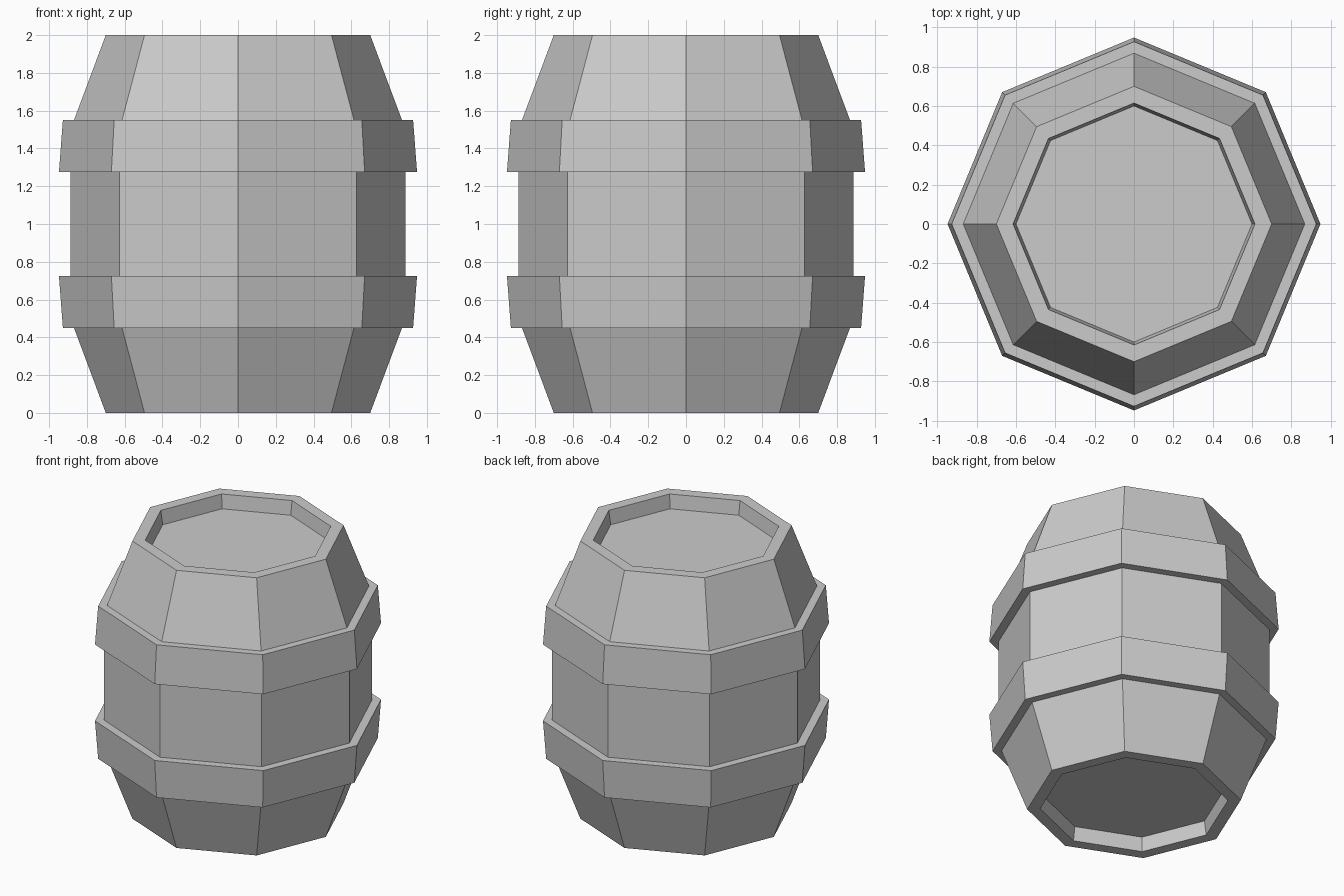
import bpy, bmesh
from math import cos, sin, tau

if "Cube" in bpy.data.objects:
    bpy.data.objects.remove(bpy.data.objects["Cube"])

SIDES = 8


def lathe(name, profile, ring=False):
    """Revolve (radius, z) points; cap the ends, or join them for a ring."""
    bm = bmesh.new()
    loops = [[bm.verts.new((r * cos(tau * i / SIDES), r * sin(tau * i / SIDES), z))
              for i in range(SIDES)] for r, z in profile]
    pairs = list(zip(loops, loops[1:]))
    if ring:
        pairs.append((loops[-1], loops[0]))
    else:
        bm.faces.new(loops[0])
        bm.faces.new(loops[-1])
    for a, b in pairs:
        for i in range(SIDES):
            j = (i + 1) % SIDES
            bm.faces.new((a[i], a[j], b[j], b[i]))
    bmesh.ops.recalc_face_normals(bm, faces=bm.faces)
    mesh = bpy.data.meshes.new(name)
    bm.to_mesh(mesh)
    bm.free()
    obj = bpy.data.objects.new(name, mesh)
    bpy.context.collection.objects.link(obj)
    return obj


def flip(profile):
    """Mirror a profile about the barrel's middle, z = 1."""
    return [(r, 2 - z) for r, z in profile]


# Barrel body: recessed lid, rim, sloping shoulder, straight waist
upper = [(0.60, 1.90), (0.615, 2.0), (0.70, 2.0), (0.887, 1.50)]
lathe("barrel_body", upper + flip(upper)[::-1])

# Two hoops, flaring towards the middle
hoop = [(0.865, 1.55), (0.927, 1.55), (0.948, 1.275), (0.88, 1.275)]
lathe("upper_hoop", hoop, ring=True)
lathe("lower_hoop", flip(hoop), ring=True)
